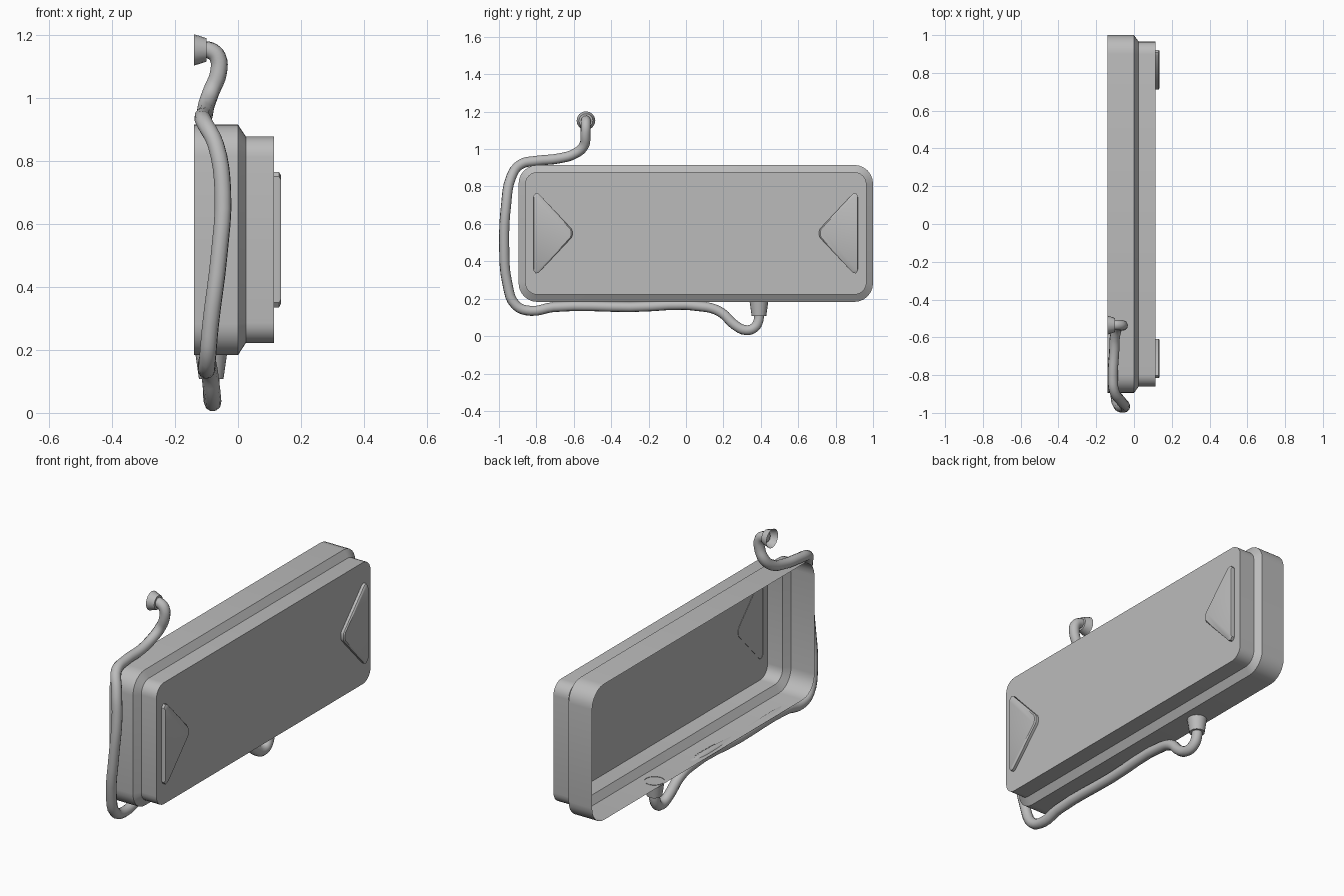
import bpy, bmesh, math
from mathutils import Vector

if "Cube" in bpy.data.objects:
    bpy.data.objects.remove(bpy.data.objects["Cube"])

grey = bpy.data.materials.new("plain grey")
grey.use_nodes = True
grey.diffuse_color = (0.5, 0.5, 0.5, 1)
grey.node_tree.nodes["Principled BSDF"].inputs["Base Color"].default_value = (0.5, 0.5, 0.5, 1)


def loft(name, rings, cap=True, angle=35):
    """Skin a list of equal-length point rings and optionally close the last."""
    bm = bmesh.new()
    loops = [[bm.verts.new(p) for p in ring] for ring in rings]
    n = len(loops[0])
    for a, b in zip(loops, loops[1:]):
        for i in range(n):
            j = (i + 1) % n
            bm.faces.new((a[i], a[j], b[j], b[i]))
    if cap:
        bm.faces.new(loops[-1])
    mesh = bpy.data.meshes.new(name)
    bm.to_mesh(mesh)
    bm.free()
    mesh.materials.append(grey)
    ob = bpy.data.objects.new(name, mesh)
    bpy.context.collection.objects.link(ob)
    smooth(ob, angle)
    return ob


def smooth(ob, angle):
    bpy.ops.object.select_all(action='DESELECT')
    ob.select_set(True)
    bpy.context.view_layer.objects.active = ob
    bpy.ops.object.shade_smooth_by_angle(angle=math.radians(angle))


def rounded_ring(x, y0, y1, z0, z1, r, steps=6):
    """Rounded rectangle, counter-clockwise when seen from +x."""
    corners = [(y1 - r, z1 - r), (y0 + r, z1 - r), (y0 + r, z0 + r), (y1 - r, z0 + r)]
    ring = []
    for k, (cy, cz) in enumerate(corners):
        for s in range(steps + 1):
            a = math.pi / 2 * (k + s / steps)
            ring.append((x, cy + r * math.cos(a), cz + r * math.sin(a)))
    return ring


# Open-backed housing: wide rim, sloped shoulder, raised front panel
outer = (-0.895, 1.0, 0.183, 0.915, 0.1)
inner = (-0.86, 0.965, 0.222, 0.877, 0.065)
loft("housing", [rounded_ring(-0.14, *outer), rounded_ring(0.0, *outer),
                 rounded_ring(0.025, *inner), rounded_ring(0.115, *inner)])

# Triangular end plates, pointing toward the middle of the panel
mid_y, mid_z = 0.052, 0.55
half = [(0.868, 0.2), (0.855, 0.215), (0.84, 0.211), (0.665, 0.025), (0.66, 0.012)]
outline = half + [(y, -z) for y, z in reversed(half)]
centre = 0.8
for name, side in (("left_triangle", -1), ("right_triangle", 1)):
    rings = []
    for x, scale in ((0.113, 1), (0.13, 1), (0.136, 0.95)):
        ring = [(x, mid_y + side * (centre + (y - centre) * scale), mid_z + z * scale)
                for y, z in outline]
        rings.append(ring[::side])
    loft(name, rings)

# Bent pipe wrapping around one end of the housing
path = [(-0.085, 0.39, 0.13), (-0.085, 0.388, 0.085), (-0.083, 0.365, 0.045),
        (-0.08, 0.32, 0.032), (-0.082, 0.26, 0.06), (-0.09, 0.19, 0.125),
        (-0.095, 0.11, 0.155), (-0.1, -0.3, 0.155), (-0.1, -0.71, 0.155),
        (-0.1, -0.83, 0.135), (-0.097, -0.91, 0.165), (-0.087, -0.955, 0.28),
        (-0.06, -0.972, 0.5), (-0.048, -0.962, 0.7), (-0.07, -0.935, 0.85),
        (-0.105, -0.885, 0.918), (-0.112, -0.8, 0.937), (-0.105, -0.68, 0.95),
        (-0.1, -0.59, 0.978), (-0.085, -0.545, 1.02), (-0.062, -0.538, 1.08),
        (-0.065, -0.536, 1.13), (-0.088, -0.535, 1.15), (-0.11, -0.535, 1.153)]
curve = bpy.data.curves.new("pipe", 'CURVE')
curve.dimensions = '3D'
curve.bevel_depth = 0.027
curve.bevel_resolution = 3
curve.resolution_u = 4
curve.use_fill_caps = True
spline = curve.splines.new('BEZIER')
spline.bezier_points.add(len(path) - 1)
for point, co in zip(spline.bezier_points, path):
    point.co = co
    point.handle_left_type = point.handle_right_type = 'AUTO'
curve.materials.append(grey)
pipe = bpy.data.objects.new("pipe", curve)
bpy.context.collection.objects.link(pipe)


# Flared cups on both ends of the pipe, open at the wide end
def cup(name, wide, narrow, r_wide, r_narrow, sides=16):
    wide, narrow = Vector(wide), Vector(narrow)
    turn = (narrow - wide).to_track_quat('Z', 'Y')
    rings = []
    for c, r in ((wide, r_wide), (narrow, r_narrow)):
        rings.append([c + turn @ Vector((r * math.cos(t), r * math.sin(t), 0))
                      for t in (2 * math.pi * i / sides for i in range(sides))])
    loft(name, rings)


cup("lower_cup", (-0.085, 0.39, 0.185), (-0.085, 0.39, 0.108), 0.05, 0.039)
cup("upper_cup", (-0.14, -0.535, 1.152), (-0.1, -0.535, 1.152), 0.05, 0.037)
